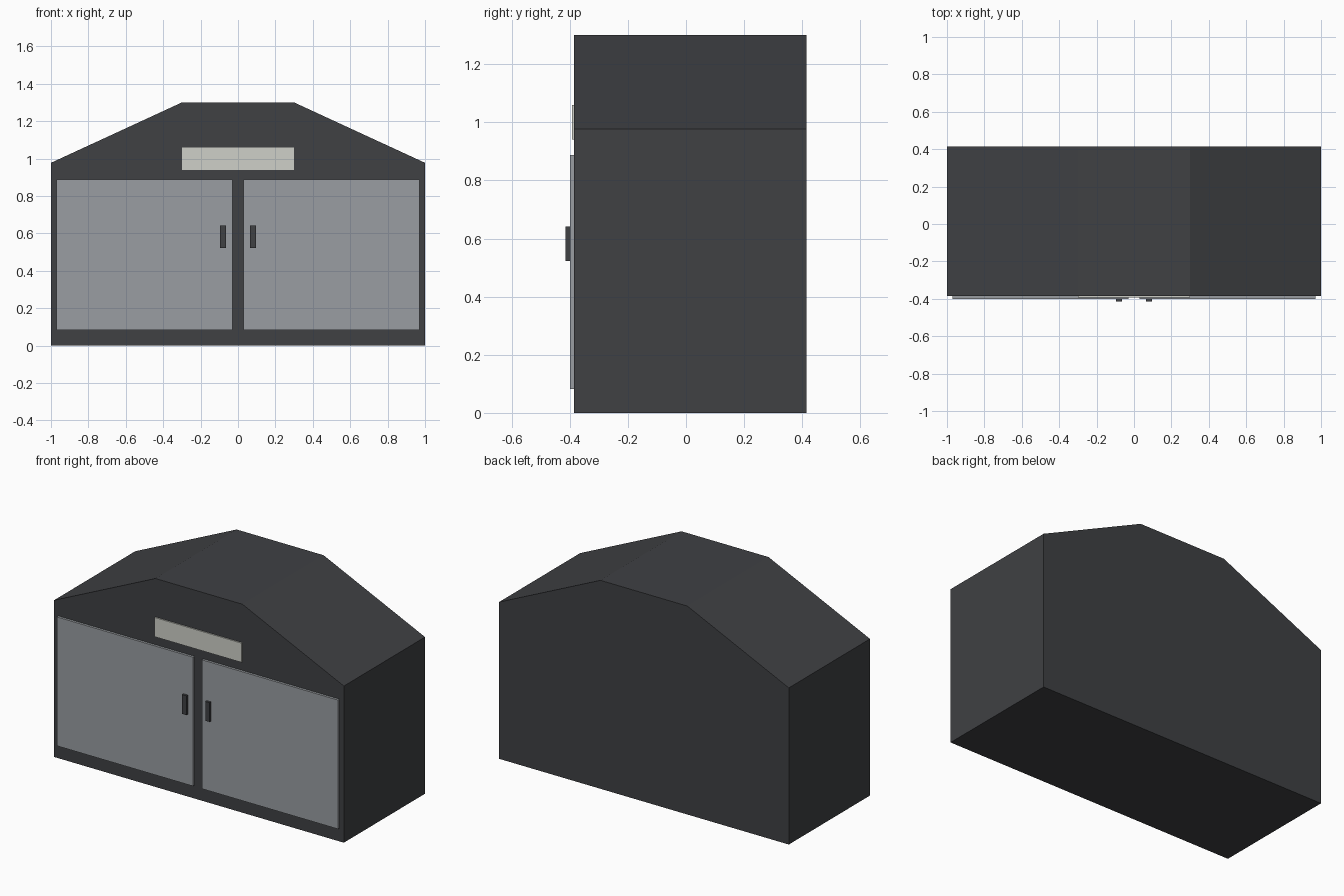
import bpy
import bmesh

if "Cube" in bpy.data.objects:
    bpy.data.objects.remove(bpy.data.objects["Cube"])


def material(name, rgb):
    m = bpy.data.materials.new(name)
    m.diffuse_color = (*rgb, 1)
    m.use_nodes = True
    m.node_tree.nodes["Principled BSDF"].inputs["Base Color"].default_value = m.diffuse_color
    return m


def prism(name, profile, y0, y1, mat):
    """Extrude an x-z outline from y0 (front) to y1 (back)."""
    bm = bmesh.new()
    face = bm.faces.new([bm.verts.new((x, y0, z)) for x, z in profile])
    ext = bmesh.ops.extrude_face_region(bm, geom=[face], use_keep_orig=True)
    moved = [g for g in ext["geom"] if isinstance(g, bmesh.types.BMVert)]
    bmesh.ops.translate(bm, verts=moved, vec=(0, y1 - y0, 0))
    bmesh.ops.recalc_face_normals(bm, faces=bm.faces)
    mesh = bpy.data.meshes.new(name)
    bm.to_mesh(mesh)
    bm.free()
    mesh.materials.append(mat)
    obj = bpy.data.objects.new(name, mesh)
    bpy.context.collection.objects.link(obj)
    return obj


def panel(name, x0, x1, z0, z1, y0, y1, mat):
    return prism(name, [(x0, z0), (x1, z0), (x1, z1), (x0, z1)], y0, y1, mat)


dark = material("dark_shell", (0.05, 0.052, 0.057))
grey = material("door_grey", (0.32, 0.34, 0.36))
pale = material("pale_plate", (0.62, 0.63, 0.58))

FRONT, BACK = -0.385, 0.415

# Cabinet shell with a sloped top
prism("cabinet_body",
      [(-1, 0), (1, 0), (1, 0.977), (0.3, 1.3), (-0.3, 1.3), (-1, 0.977)],
      FRONT, BACK, dark)

# Pair of doors with bar handles
for side, s in (("left", -1), ("right", 1)):
    panel(f"{side}_door", s * 0.03, s * 0.97, 0.083, 0.887, -0.4, FRONT, grey)
    panel(f"{side}_handle", s * 0.065, s * 0.095, 0.522, 0.642, -0.415, -0.4, dark)

# Blank plate above the doors
panel("front_plate", -0.3, 0.3, 0.94, 1.06, -0.393, FRONT, pale)
